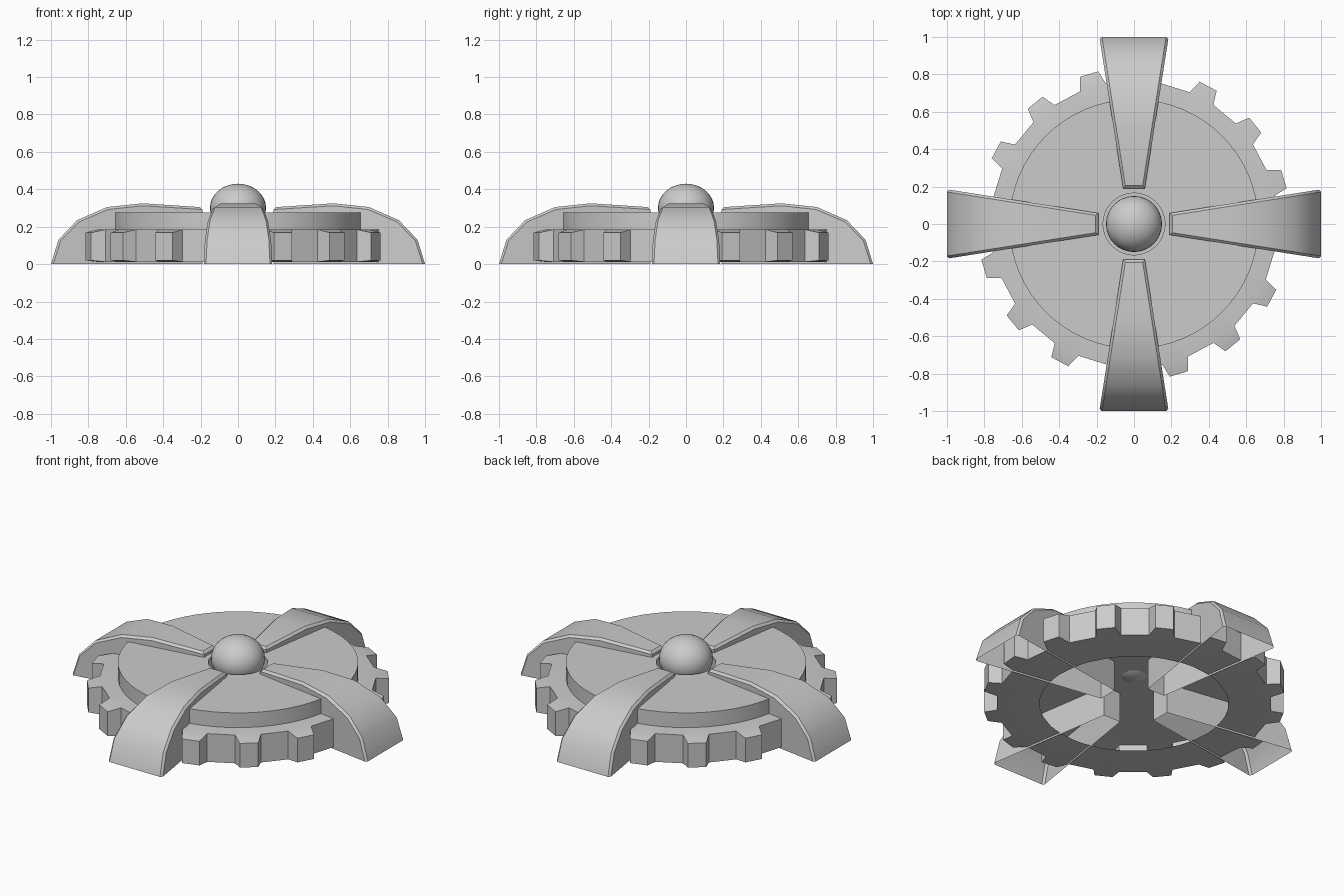
import bpy, bmesh
from math import cos, sin, pi, radians

if "Cube" in bpy.data.objects:
    bpy.data.objects.remove(bpy.data.objects["Cube"])


def loft(name, rings, cap_last=False, closed=True, caps=(), angle=30):
    """Skin equal-length rings of points with quads; caps lists rings to fill."""
    bm = bmesh.new()
    vs = [[bm.verts.new(p) for p in ring] for ring in rings]
    n = len(rings[0])
    for a, b in zip(vs, vs[1:]):
        for i in range(n if closed else n - 1):
            j = (i + 1) % n
            bm.faces.new((a[i], a[j], b[j], b[i]))
    for k in caps:
        bm.faces.new(vs[k])
    bmesh.ops.remove_doubles(bm, verts=bm.verts, dist=1e-5)
    bmesh.ops.recalc_face_normals(bm, faces=bm.faces)
    me = bpy.data.meshes.new(name)
    bm.to_mesh(me)
    bm.free()
    ob = bpy.data.objects.new(name, me)
    bpy.context.collection.objects.link(ob)
    bpy.ops.object.select_all(action='DESELECT')
    ob.select_set(True)
    bpy.context.view_layer.objects.active = ob
    bpy.ops.object.shade_smooth_by_angle(angle=radians(angle))
    return ob


def ring(angles, r, z):
    return [(r * cos(a), r * sin(a), z) for a in angles]


# Toothed base: hollow shell, open hole in the underside
TEETH, ROOT, TIP = 16, 0.765, 0.838
angles, is_tip = [], []
for t in range(TEETH):
    centre = radians(16.7 + t * 360 / TEETH)
    for off, tip in ((-5.4, 0), (-3.5, 1), (3.5, 1), (5.4, 0)):
        angles.append(centre + radians(off))
        is_tip.append(tip)


def tooth_ring(z_root, z_tip):
    return [((TIP if t else ROOT) * cos(a), (TIP if t else ROOT) * sin(a),
             z_tip if t else z_root) for a, t in zip(angles, is_tip)]


Z0, Z1 = 0.012, 0.185
loft("gear_base", [
    ring(angles, 0.524, Z0),
    ring(angles, ROOT, Z0),
    tooth_ring(Z0, 0.02),
    tooth_ring(Z1, 0.168),
    ring(angles, ROOT, Z1),
    ring(angles, 0.6, Z1),
], caps=(-1,), angle=20)

# Raised round plate with a small well for the dome
circle = [2 * pi * i / 64 for i in range(64)]
loft("top_plate", [
    ring(circle, 0.667, Z1),
    ring(circle, 0.667, 0.275),
    ring(circle, 0.165, 0.275),
    ring(circle, 0.165, Z1),
])

# Centre dome
bpy.ops.mesh.primitive_uv_sphere_add(segments=32, ring_count=16, radius=0.15,
                                     location=(0, 0, 0.30))
dome = bpy.context.object
dome.name = "centre_dome"
dome.scale.z = 0.13 / 0.15
bpy.ops.object.shade_smooth()

# Four flared, curved arms: open underneath, thin chamfer along the top edges
TOP = [(1.0, 0), (0.96, 0.13), (0.86, 0.235), (0.70, 0.305), (0.51, 0.325), (0.205, 0.305)]
SIDE = [(0.988, 0), (0.948, 0.125), (0.852, 0.225), (0.695, 0.292), (0.51, 0.312), (0.19, 0.292)]


def half_width(r):
    return 0.058 + (r - 0.19) * 0.157


def arm(index):
    a = index * pi / 2

    def place(r, s, z):
        return (r * cos(a) - s * sin(a), r * sin(a) + s * cos(a), z)

    rows = []
    for (rt, zt), (rs, zs) in zip(TOP, SIDE):
        w, wt = half_width(rs), half_width(rt) - 0.014
        rows.append([place(rs, -w, 0), place(rs, -w, zs), place(rt, -wt, zt),
                     place(rt, wt, zt), place(rs, w, zs), place(rs, w, 0)])
    # inner end: chamfer row then straight down to the floor
    r, z = SIDE[-1]
    w = half_width(r)
    lo, hi = [place(r, -w, 0), place(r, w, 0)], [place(r, -w, z), place(r, w, z)]
    rows.append([lo[0], hi[0], hi[0], hi[1], hi[1], lo[1]])
    rows.append([lo[0], lo[0], lo[0], lo[1], lo[1], lo[1]])
    return rows


def build_arm(index):
    rows = arm(index)
    bm = bmesh.new()
    for a, b in zip(rows, rows[1:]):
        for i in range(5):
            pts = []
            for p in (a[i], a[i + 1], b[i + 1], b[i]):
                if p not in pts:
                    pts.append(p)
            if len(pts) > 2:
                bm.faces.new([bm.verts.new(p) for p in pts])
    bmesh.ops.remove_doubles(bm, verts=bm.verts, dist=1e-5)
    bmesh.ops.recalc_face_normals(bm, faces=bm.faces)
    name = ("right_arm", "back_arm", "left_arm", "front_arm")[index]
    me = bpy.data.meshes.new(name)
    bm.to_mesh(me)
    bm.free()
    ob = bpy.data.objects.new(name, me)
    bpy.context.collection.objects.link(ob)
    bpy.ops.object.select_all(action='DESELECT')
    ob.select_set(True)
    bpy.context.view_layer.objects.active = ob
    bpy.ops.object.shade_smooth_by_angle(angle=radians(35))


for k in range(4):
    build_arm(k)
